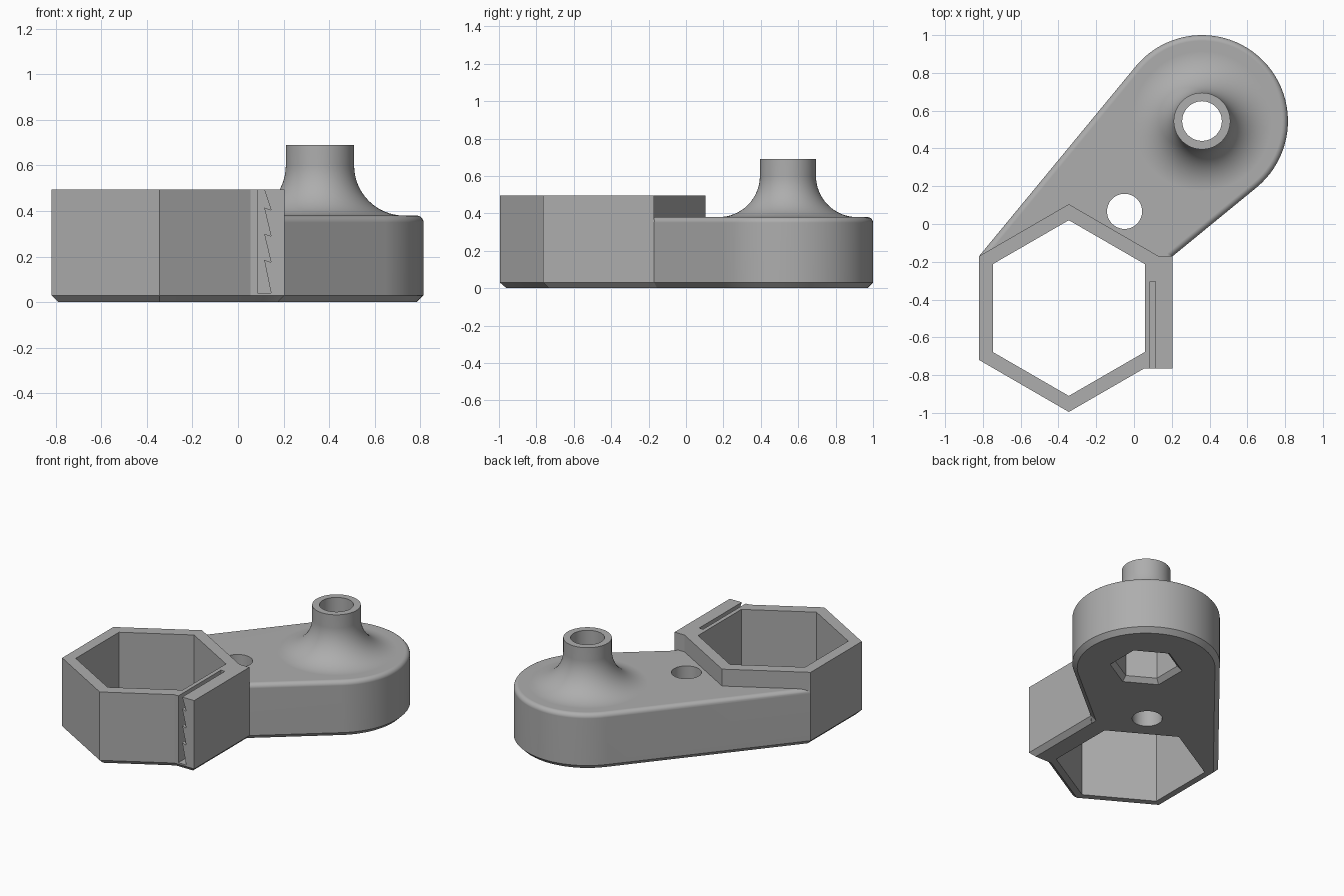
import bpy, bmesh, math
from mathutils import Vector

if "Cube" in bpy.data.objects:
    bpy.data.objects.remove(bpy.data.objects["Cube"])

grey = bpy.data.materials.new("plain grey")
grey.diffuse_color = (0.42, 0.42, 0.42, 1)
grey.use_nodes = True
grey.node_tree.nodes["Principled BSDF"].inputs["Base Color"].default_value = grey.diffuse_color

RING = Vector((-0.345, -0.445))   # centre of hexagonal ring
BOSS = Vector((0.36, 0.545))      # centre of round end and spout


def finish(name, bm):
    bmesh.ops.recalc_face_normals(bm, faces=bm.faces)
    me = bpy.data.meshes.new(name)
    bm.to_mesh(me)
    bm.free()
    me.materials.append(grey)
    ob = bpy.data.objects.new(name, me)
    bpy.context.collection.objects.link(ob)
    return ob


def prism(name, pts, z0, z1, chamfer=0.0, fillet=0.0):
    """Upright prism with optional bottom chamfer and rounded top rim."""
    bm = bmesh.new()
    base = bm.faces.new([bm.verts.new((p[0], p[1], z0)) for p in pts])
    ext = bmesh.ops.extrude_face_region(bm, geom=[base], use_keep_orig=True)
    for v in ext["geom"]:
        if isinstance(v, bmesh.types.BMVert):
            v.co.z = z1
    bmesh.ops.recalc_face_normals(bm, faces=bm.faces)
    for z, size, seg in ((z0, chamfer, 1), (z1, fillet, 5)):
        if size:
            rim = [e for e in bm.edges if all(abs(v.co.z - z) < 1e-5 for v in e.verts)]
            bmesh.ops.bevel(bm, geom=rim, offset=size, segments=seg, profile=0.5,
                            affect="EDGES")
    return finish(name, bm)


def lathe(name, centre, profile, steps=64):
    """Closed solid of revolution from (radius, height) points."""
    bm = bmesh.new()
    rings = []
    for r, z in profile:
        rings.append([bm.verts.new((centre[0] + r * math.cos(2 * math.pi * i / steps),
                                    centre[1] + r * math.sin(2 * math.pi * i / steps), z))
                      for i in range(steps)])
    for a, b in zip(rings, rings[1:]):
        for i in range(steps):
            j = (i + 1) % steps
            bm.faces.new((a[i], a[j], b[j], b[i]))
    bm.faces.new(rings[0])
    bm.faces.new(rings[-1])
    return finish(name, bm)


def hexagon(c, r):
    return [(c[0] + r * math.cos(math.radians(30 + 60 * k)),
             c[1] + r * math.sin(math.radians(30 + 60 * k))) for k in range(6)]


def boolean(target, tool, operation):
    mod = target.modifiers.new(operation.lower(), "BOOLEAN")
    mod.operation, mod.solver, mod.object = operation, "EXACT", tool
    bpy.context.view_layer.objects.active = target
    bpy.ops.object.modifier_apply(modifier=mod.name)
    bpy.data.objects.remove(tool)


def tangent_angle(p, r, side):
    """Angle on the round end where the line from p touches it."""
    d = Vector(p) - BOSS
    return math.atan2(d.y, d.x) + side * math.acos(r / d.length)


# Arm: straight sides running tangent into a round end
R = 0.455
left, right = (-0.82, -0.17), (0.205, -0.17)
a0 = tangent_angle(right, R, 1)
a1 = tangent_angle(left, R, -1)
while a1 < a0:
    a1 += 2 * math.pi
N = 44
arc = [(BOSS.x + R * math.cos(a0 + (a1 - a0) * i / N),
        BOSS.y + R * math.sin(a0 + (a1 - a0) * i / N)) for i in range(N + 1)]
body = prism("bracket_body", [(-0.80, -0.28), (0.19, -0.28), right] + arc + [left],
             0, 0.38, 0.03, 0.03)

# Flared spout on the round end
flare = [(0.37, 0.3)]
for i in range(17):
    t = math.pi / 2 * i / 16
    flare.append((0.37 - 0.22 * math.sin(t), 0.60 - 0.22 * math.cos(t)))
flare.append((0.15, 0.69))
boolean(body, lathe("spout", BOSS, flare), "UNION")

# Hexagonal ring outline with the clamp block on its right side
outline = [left, (-0.345, 0.105), (0.13, -0.17), right, (0.205, -0.764),
           (0.055, -0.764), (-0.345, -0.995), (-0.82, -0.72)]
boolean(body, prism("ring", outline, 0, 0.495, 0.03), "UNION")

# Through openings: ring, spout bore, small hole
boolean(body, prism("ring_opening", hexagon(RING, 0.465), -0.1, 0.8), "DIFFERENCE")
boolean(body, lathe("spout_bore", BOSS, [(0.105, -0.1), (0.105, 0.8)], 48), "DIFFERENCE")
boolean(body, lathe("small_hole", (-0.05, 0.067), [(0.093, -0.1), (0.093, 0.8)], 48),
        "DIFFERENCE")

# Nut pocket underneath, with a bevelled mouth
pocket = lathe("nut_pocket", BOSS, [(0.255, -0.03), (0.195, 0.03), (0.195, 0.25)], 6)
for v in pocket.data.vertices:   # turn corners to match the ring
    d = Vector((v.co.x, v.co.y)) - BOSS
    ang = math.atan2(d.y, d.x) + math.radians(30)
    v.co.x = BOSS.x + d.length * math.cos(ang)
    v.co.y = BOSS.y + d.length * math.sin(ang)
boolean(body, pocket, "DIFFERENCE")

# Ratchet slot: straight left wall, saw-toothed right wall, open front and top
slot = [(0.085, 0.04), (0.145, 0.04)]
for z in (0.175, 0.29, 0.405):
    slot += [(0.115, z + 0.01), (0.145, z)]
slot += [(0.115, 0.495), (0.115, 0.55), (0.085, 0.55)]
bm = bmesh.new()
front = [bm.verts.new((x, -0.9, z)) for x, z in slot]
back = [bm.verts.new((x, -0.305, z)) for x, z in slot]
bm.faces.new(front)
bm.faces.new(back)
for i in range(len(slot)):
    j = (i + 1) % len(slot)
    bm.faces.new((front[i], front[j], back[j], back[i]))
boolean(body, finish("ratchet_slot", bm), "DIFFERENCE")

# Smooth the curved surfaces, keep hard edges crisp
bpy.ops.object.select_all(action="DESELECT")
body.select_set(True)
bpy.context.view_layer.objects.active = body
bpy.ops.object.shade_smooth_by_angle(angle=math.radians(25))
weighted = body.modifiers.new("weighted normals", "WEIGHTED_NORMAL")
weighted.keep_sharp = True
